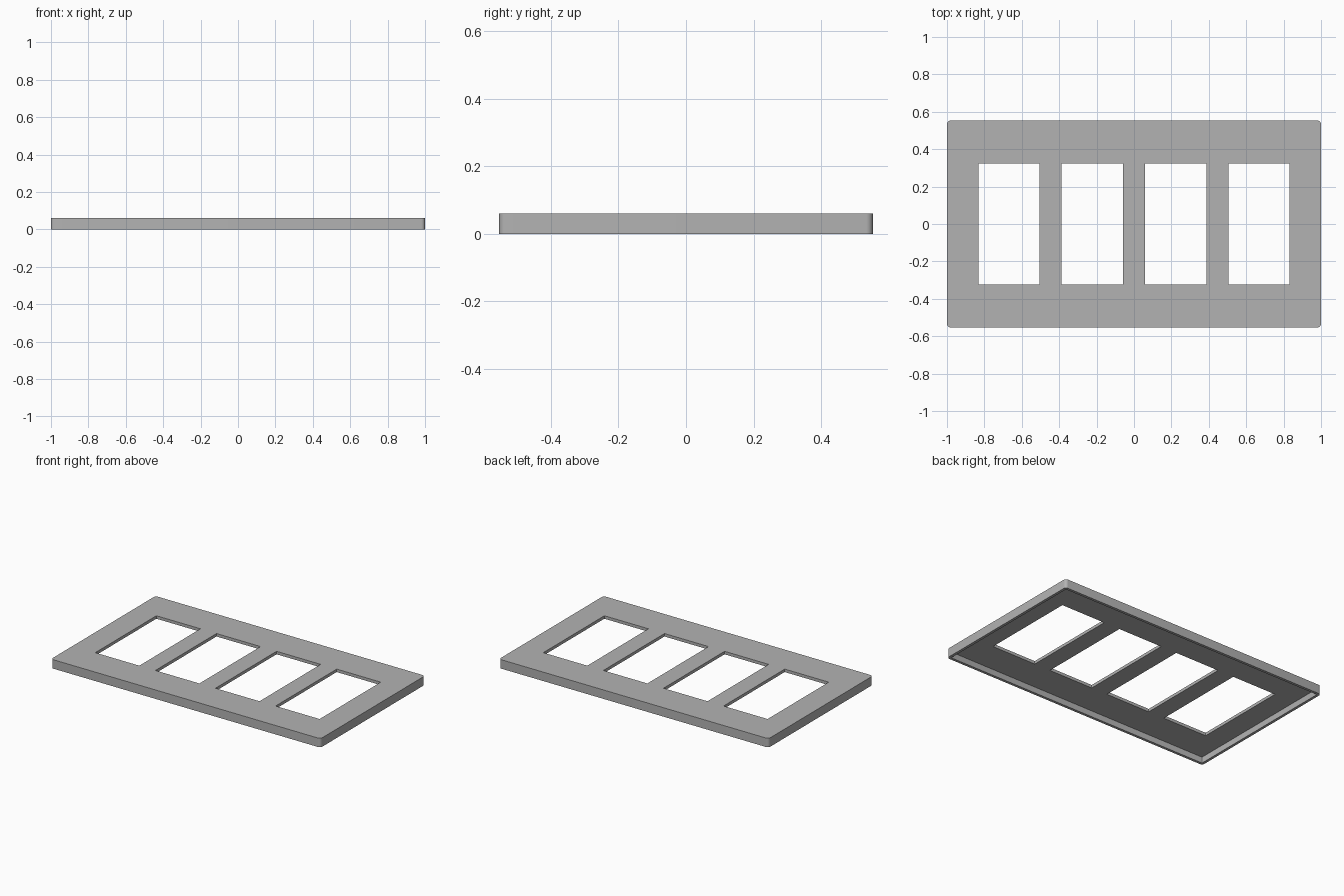
import bpy
import bmesh
import math

cube = bpy.data.objects.get("Cube")
if cube:
    bpy.data.objects.remove(cube, do_unlink=True)

LENGTH, DEPTH, HEIGHT = 2.0, 1.107, 0.06
WALL, FACE = 0.018, 0.02
CORNER = 0.02

grey = bpy.data.materials.new("plain grey")
grey.use_nodes = True
colour = (0.45, 0.45, 0.45, 1)
grey.diffuse_color = colour
grey.node_tree.nodes["Principled BSDF"].inputs["Base Color"].default_value = colour


def block(name, size, x, z_low, z_high, radius=0):
    """Upright block with optionally rounded vertical edges."""
    bm = bmesh.new()
    bmesh.ops.create_cube(bm, size=1)
    for v in bm.verts:
        v.co.x = v.co.x * size[0] + x
        v.co.y *= size[1]
        v.co.z = z_high if v.co.z > 0 else z_low
    if radius:
        upright = [e for e in bm.edges
                   if abs(e.verts[0].co.z - e.verts[1].co.z) > 0.001]
        bmesh.ops.bevel(bm, geom=upright, offset=radius, segments=6,
                        profile=0.5, affect='EDGES')
    mesh = bpy.data.meshes.new(name)
    bm.to_mesh(mesh)
    bm.free()
    mesh.materials.append(grey)
    obj = bpy.data.objects.new(name, mesh)
    bpy.context.collection.objects.link(obj)
    return obj


# Cover plate with rounded corners
plate = block("cover_plate", (LENGTH, DEPTH), 0, 0, HEIGHT, CORNER)

# Hollow underside, then four evenly spaced openings
cutters = [block("underside_cutter", (LENGTH - 2 * WALL, DEPTH - 2 * WALL),
                 0, -0.1, HEIGHT - FACE, 0.004)]
for i in range(4):
    cutters.append(block(f"opening_cutter_{i + 1}", (0.327, 0.648),
                         (i - 1.5) * 0.446, -0.2, 0.2))

bpy.context.view_layer.objects.active = plate
plate.select_set(True)
for cutter in cutters:
    mod = plate.modifiers.new("cut", 'BOOLEAN')
    mod.operation = 'DIFFERENCE'
    mod.solver = 'EXACT'
    mod.object = cutter
    bpy.ops.object.modifier_apply(modifier=mod.name)
    bpy.data.objects.remove(cutter, do_unlink=True)

bpy.ops.object.shade_smooth_by_angle(angle=math.radians(30))
